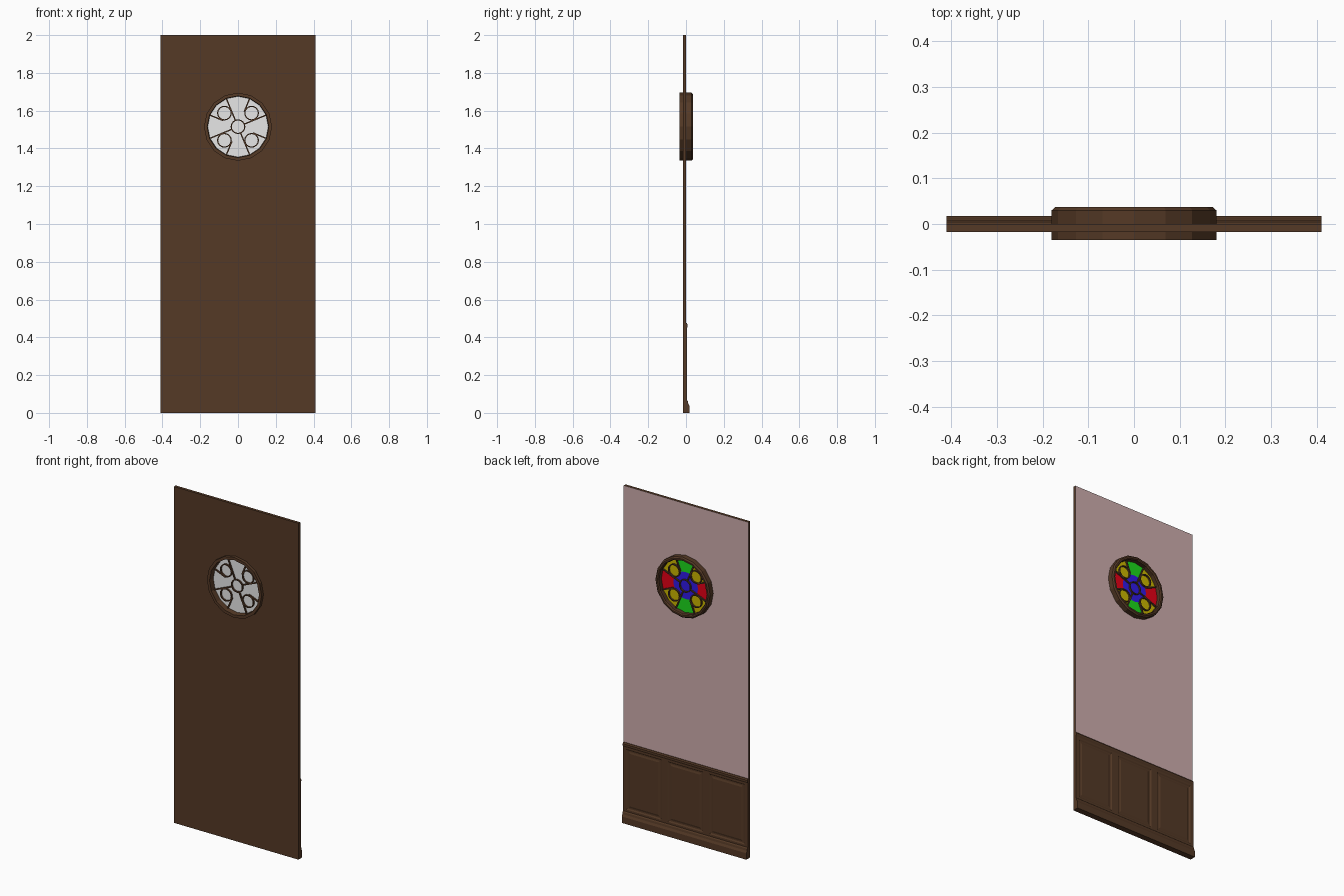
import bpy, bmesh, math
from mathutils import Vector

if "Cube" in bpy.data.objects:
    bpy.data.objects.remove(bpy.data.objects["Cube"])

W, H, ZC = 0.41, 2.0, 1.515      # half width, height, window centre height


def mat(name, r, g, b):
    m = bpy.data.materials.new(name)
    m.diffuse_color = (r, g, b, 1)
    m.use_nodes = True
    m.node_tree.nodes["Principled BSDF"].inputs["Base Color"].default_value = m.diffuse_color
    return m


WOOD = mat("dark wood", 0.089, 0.041, 0.019)
PLASTER = mat("pink plaster", 0.62, 0.42, 0.42)
WHITE = mat("white glass", 0.8, 0.8, 0.8)
YELLOW = mat("yellow glass", 0.6, 0.47, 0.0)
BLUE = mat("blue glass", 0.03, 0.01, 0.8)
RED = mat("red glass", 0.8, 0.0, 0.008)
GREEN = mat("green glass", 0.012, 0.7, 0.012)


def finish(bm, name, mats, recalc=True):
    if recalc:
        bmesh.ops.recalc_face_normals(bm, faces=bm.faces)
    me = bpy.data.meshes.new(name)
    bm.to_mesh(me)
    bm.free()
    for m in mats:
        me.materials.append(m)
    ob = bpy.data.objects.new(name, me)
    bpy.context.collection.objects.link(ob)
    return ob


def ring(name, profile, n, cx=0.0, cz=ZC):
    """Closed (radius, y) profile turned around the y axis."""
    bm = bmesh.new()
    rows = [[bm.verts.new((cx + r * math.cos(2 * math.pi * i / n), y,
                           cz + r * math.sin(2 * math.pi * i / n)))
             for r, y in profile] for i in range(n)]
    k = len(profile)
    for i in range(n):
        a, b = rows[i], rows[(i + 1) % n]
        for j in range(k):
            bm.faces.new((a[j], a[(j + 1) % k], b[(j + 1) % k], b[j]))
    return finish(bm, name, [WOOD])


def extrude_x(name, profile):
    """Closed (y, z) profile run along the whole wall width."""
    bm = bmesh.new()
    f = bm.faces.new([bm.verts.new((-W, y, z)) for y, z in profile])
    g = bmesh.ops.extrude_face_region(bm, geom=[f])
    bmesh.ops.translate(bm, vec=(2 * W, 0, 0),
                        verts=[v for v in g["geom"] if isinstance(v, bmesh.types.BMVert)])
    return finish(bm, name, [WOOD])


# wall with a round opening, plaster on the back face
wall = extrude_x("wall", [(-0.017, 0), (0, 0), (0, H), (-0.017, H)])
wall.data.materials.append(PLASTER)
for p in wall.data.polygons:
    if p.normal.y > 0.9:
        p.material_index = 1
bpy.ops.mesh.primitive_cylinder_add(vertices=16, radius=0.172, depth=0.2,
                                    location=(0, 0, ZC), rotation=(math.pi / 2, 0, 0))
cutter = bpy.context.object
cutter.name = "window_cutter"
cutter.data.materials.append(WOOD)
mod = wall.modifiers.new("opening", "BOOLEAN")
mod.operation, mod.solver, mod.object = "DIFFERENCE", "EXACT", cutter
bpy.context.view_layer.objects.active = wall
bpy.ops.object.modifier_apply(modifier="opening")
bpy.data.objects.remove(cutter)

# window frame
ring("window_frame", [(0.18, -0.035), (0.18, 0.03), (0.172, 0.037),
                      (0.163, 0.037), (0.158, 0.03), (0.163, -0.035)], 16)

# tracery circles: one in the middle, four on the diagonals
T = 0.012
tube = [(0.033, -T), (0.039, -T), (0.039, T), (0.033, T)]
ring("centre_circle", tube, 16)
for sx in (-1, 1):
    for sz in (-1, 1):
        ring("corner_circle", tube, 16, sx * 0.072, ZC + sz * 0.072)

# tracery bars: eight to the frame, four reaching on to the centre
bm = bmesh.new()
for i in range(8):
    a = math.radians(22.5 + 45 * i)
    r0, r1 = (0.036 if i % 2 == 0 else 0.085), 0.168
    d, s = Vector((math.cos(a), 0, math.sin(a))), Vector((-math.sin(a), 0, math.cos(a)))
    c = Vector((0, 0, ZC))
    g = bmesh.ops.create_cube(bm, size=1)
    for v in g["verts"]:
        v.co = c + d * ((r0 + r1) / 2 + v.co.x * (r1 - r0)) + s * v.co.z * 0.007 \
            + Vector((0, v.co.y * 2 * (T - 0.001), 0))
finish(bm, "tracery_bars", [WOOD])

# stained glass: fine polar grid coloured by position; white from the front
def glass_colour(r, a):
    x, z = r * math.cos(a), r * math.sin(a)
    if math.hypot(abs(x) - 0.072, abs(z) - 0.072) < 0.036:
        return 0
    if r < 0.078:
        return 1
    off = math.degrees(a) % 90
    if min(off, 90 - off) > 22.5:
        return 0
    return 2 if abs(x) > abs(z) else 3


def glass(name, y, mats, coloured):
    bm = bmesh.new()
    n, m, dr = 64, 33, 0.005
    rows = [[bm.verts.new((dr * j * math.cos(2 * math.pi * i / n), y,
                           ZC + dr * j * math.sin(2 * math.pi * i / n)))
             for i in range(n)] for j in range(1, m + 1)]
    hub = bm.verts.new((0, y, ZC))
    for i in range(n):
        k = (i + 1) % n
        quads = [(hub, rows[0][k], rows[0][i])]
        quads += [(rows[j][i], rows[j][k], rows[j + 1][k], rows[j + 1][i]) for j in range(m - 1)]
        for j, q in enumerate(quads):
            f = bm.faces.new(q)
            f.normal_update()
            if (f.normal.y > 0) != coloured:
                f.normal_flip()
            if coloured:
                f.material_index = glass_colour((j + 0.5) * dr, 2 * math.pi * (i + 0.5) / n)
    finish(bm, name, mats, recalc=False)


glass("stained_glass", 0.003, [YELLOW, BLUE, RED, GREEN], True)
glass("clear_glass", -0.003, [WHITE], False)

# skirting board and chair rail on the back
extrude_x("skirting_board", [(-0.005, 0), (0.018, 0), (0.018, 0.038), (0.012, 0.05),
                             (0.010, 0.062), (0.005, 0.068), (-0.005, 0.068)])
extrude_x("chair_rail", [(-0.005, 0.45), (0.005, 0.45), (0.009, 0.458), (0.009, 0.468),
                         (0.004, 0.475), (-0.005, 0.475)])

# three wainscot panels, each a stack of nested rectangles
cw = 2 * W / 3
steps = [(0, 0, -0.003), (0, 0, 0.005), (0.02, 0.02, 0.005), (0.027, 0.027, 0.001),
         (0.034, 0.034, 0.001), (0.044, 0.044, 0.004)]
for i in range(3):
    x0, x1, z0, z1 = -W + i * cw, -W + (i + 1) * cw, 0.06, 0.46
    bm = bmesh.new()
    loops = [[bm.verts.new(p) for p in ((x0 + a, y, z0 + b), (x1 - a, y, z0 + b),
                                        (x1 - a, y, z1 - b), (x0 + a, y, z1 - b))]
             for a, b, y in steps]
    for lo, hi in zip(loops, loops[1:]):
        for k in range(4):
            bm.faces.new((lo[k], lo[(k + 1) % 4], hi[(k + 1) % 4], hi[k]))
    bm.faces.new(loops[-1])
    bm.faces.new(loops[0])
    finish(bm, "wainscot_panel", [WOOD])
